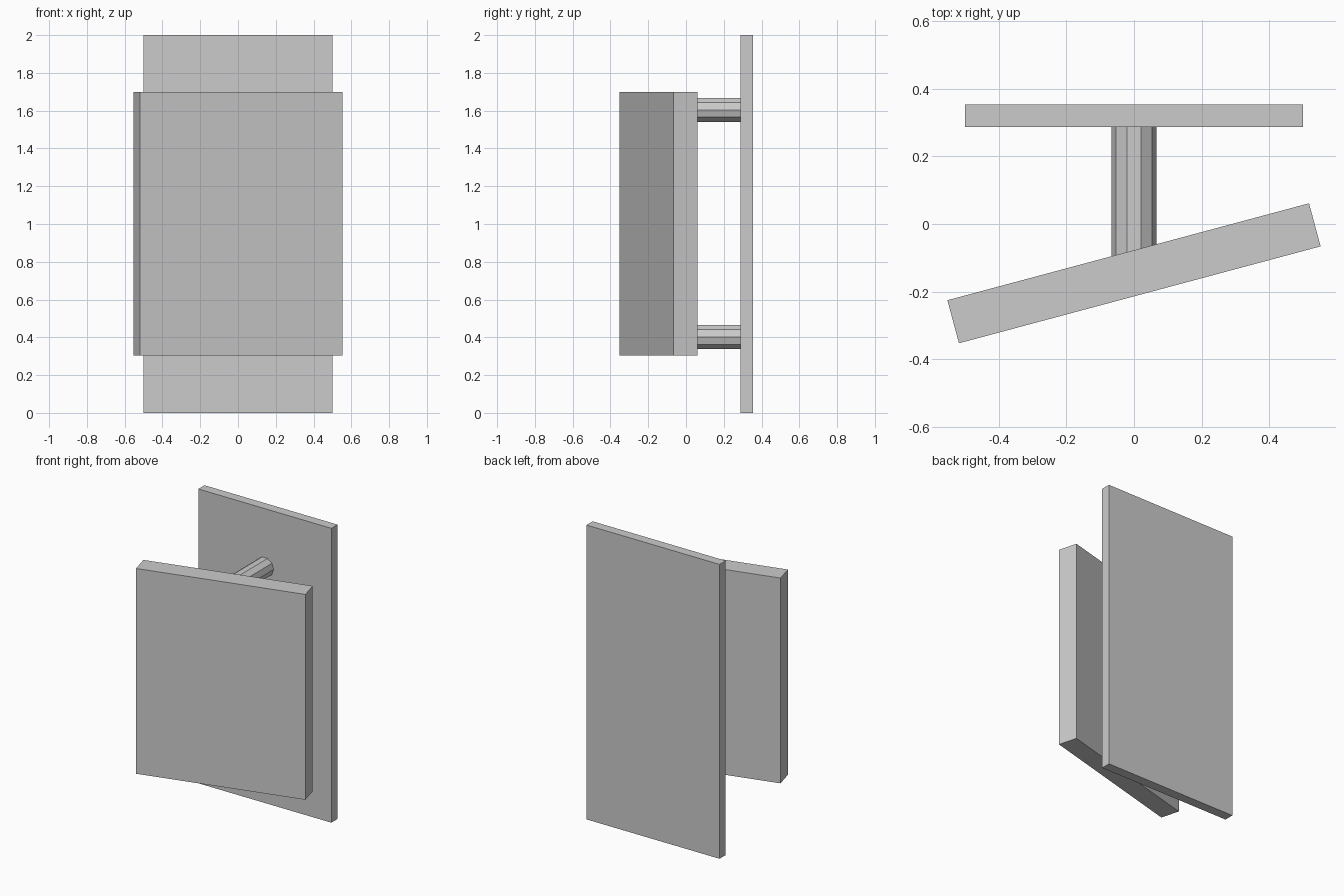
import bpy
from math import radians, tan, cos, pi

if "Cube" in bpy.data.objects:
    bpy.data.objects.remove(bpy.data.objects["Cube"])

TILT = radians(15)
PANEL_Y, PANEL_T = -0.146, 0.132
PLATE_FRONT, PLATE_BACK = 0.288, 0.354


def box(name, loc, size, rot_z=0.0):
    bpy.ops.mesh.primitive_cube_add(size=1, location=loc, rotation=(0, 0, rot_z))
    ob = bpy.context.object
    ob.name = name
    ob.scale = size
    return ob


# Tall rear plate
box("back_plate", (0, (PLATE_FRONT + PLATE_BACK) / 2, 1.0),
    (1.0, PLATE_BACK - PLATE_FRONT, 2.0))

# Thick front panel, turned about the vertical axis
box("front_panel", (0, PANEL_Y, 1.0025), (1.109, PANEL_T, 1.395), TILT)


# Ten-sided rod from the plate to the panel, front end cut to the panel's angle
def rod(name, z):
    bpy.ops.mesh.primitive_cylinder_add(vertices=10, radius=0.066, depth=1,
                                        location=(0, 0, z))
    ob = bpy.context.object
    ob.name = name
    panel_back = PANEL_Y + PANEL_T / 2 / cos(TILT)
    for v in ob.data.vertices:
        # the default ring starts on local y, so y becomes the sideways axis
        x, up, back = v.co.y, v.co.x, v.co.z > 0
        y = PLATE_FRONT + 0.002 if back else panel_back + x * tan(TILT) - 0.002
        v.co = (x, y, up)
    return ob


rod("upper_rod", 1.604)
rod("lower_rod", 0.402)
